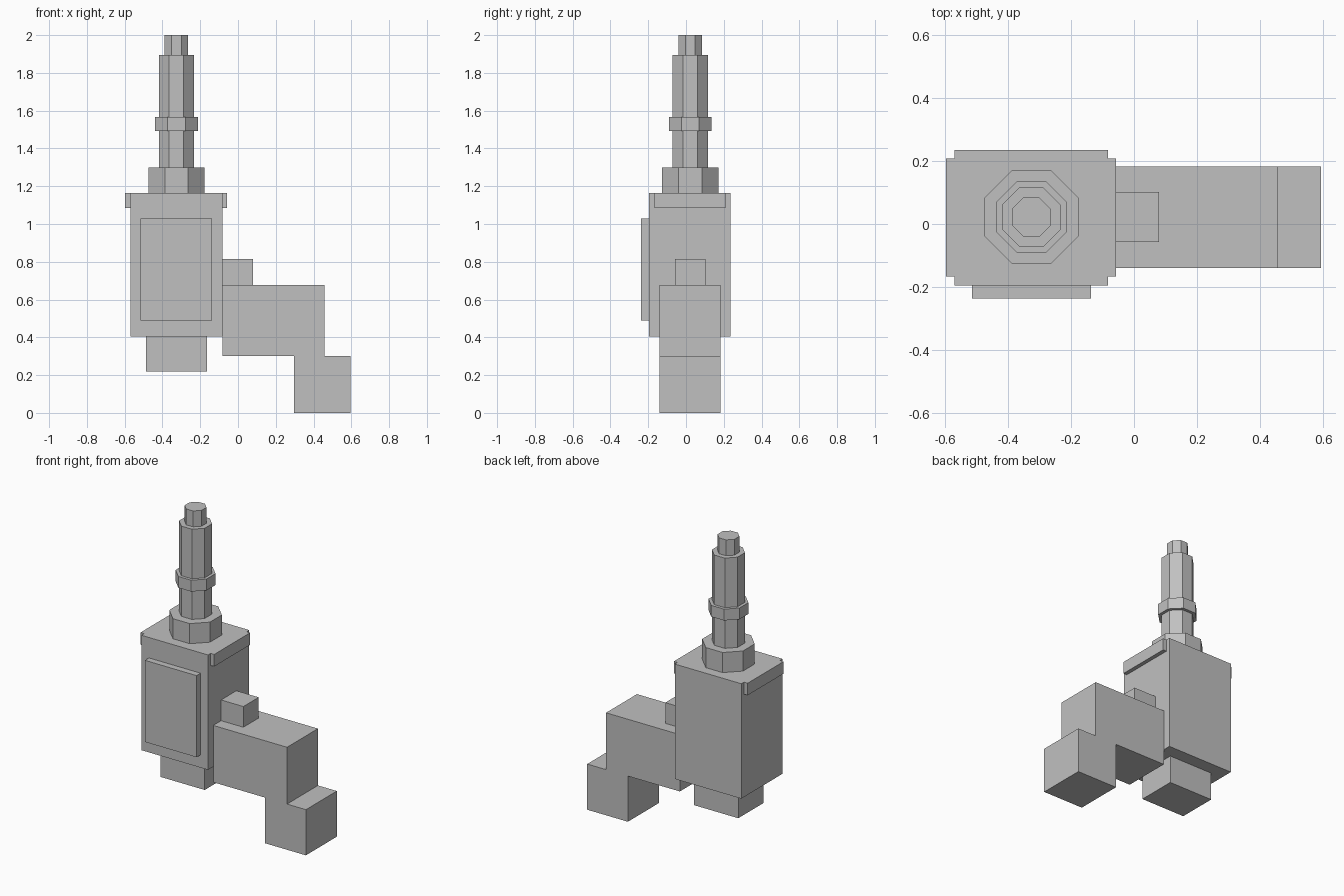
import bpy
import bmesh
import math
from mathutils import Matrix

if "Cube" in bpy.data.objects:
    bpy.data.objects.remove(bpy.data.objects["Cube"])

grey = bpy.data.materials.new("plain grey")
grey.diffuse_color = (0.53, 0.53, 0.53, 1)
grey.use_nodes = True
grey.node_tree.nodes["Principled BSDF"].inputs["Base Color"].default_value = grey.diffuse_color


def finish(name, bm):
    mesh = bpy.data.meshes.new(name)
    bm.to_mesh(mesh)
    bm.free()
    mesh.materials.append(grey)
    obj = bpy.data.objects.new(name, mesh)
    bpy.context.collection.objects.link(obj)
    return obj


def box(name, x, y, z):
    """Box spanning the given (low, high) ranges."""
    bm = bmesh.new()
    size = [r[1] - r[0] for r in (x, y, z)]
    mid = [(r[0] + r[1]) / 2 for r in (x, y, z)]
    bmesh.ops.create_cube(bm, size=1, matrix=Matrix.Translation(mid) @ Matrix.Diagonal((*size, 1)))
    return finish(name, bm)


def octagon(name, half_width, z0, z1):
    """Eight-sided post on the stem axis, flats facing x and y."""
    bm = bmesh.new()
    radius = half_width / math.cos(math.pi / 8)
    place = Matrix.Translation((-0.326, 0.022, (z0 + z1) / 2)) @ Matrix.Rotation(math.pi / 8, 4, 'Z')
    bmesh.ops.create_cone(bm, cap_ends=True, segments=8, radius1=radius, radius2=radius,
                          depth=z1 - z0, matrix=place)
    return finish(name, bm)


# Housing with its front panel, side lips and lower block
box("housing", (-0.57, -0.083), (-0.195, 0.236), (0.405, 1.165))
box("front_panel", (-0.515, -0.137), (-0.237, -0.195), (0.49, 1.03))
box("left_lip", (-0.597, -0.57), (-0.167, 0.208), (1.085, 1.165))
box("right_lip", (-0.083, -0.057), (-0.167, 0.208), (1.085, 1.165))
box("lower_block", (-0.487, -0.163), (-0.115, 0.149), (0.22, 0.405))

# Stepped arm: one extruded side profile
profile = [(-0.083, 0.302), (0.297, 0.302), (0.297, 0), (0.595, 0),
           (0.595, 0.302), (0.457, 0.302), (0.457, 0.678), (-0.083, 0.678)]
bm = bmesh.new()
face = bm.faces.new([bm.verts.new((x, -0.14, z)) for x, z in profile])
ext = bmesh.ops.extrude_face_region(bm, geom=[face])
bmesh.ops.translate(bm, vec=(0, 0.323, 0),
                    verts=[g for g in ext["geom"] if isinstance(g, bmesh.types.BMVert)])
bmesh.ops.recalc_face_normals(bm, faces=bm.faces)
finish("stepped_arm", bm)
box("arm_knob", (-0.083, 0.08), (-0.058, 0.102), (0.678, 0.815))

# Octagonal stem stack
octagon("stem_base", 0.149, 1.165, 1.298)
octagon("stem", 0.0935, 1.298, 1.895)
octagon("stem_collar", 0.113, 1.492, 1.567)
octagon("stem_tip", 0.062, 1.895, 2.0)
